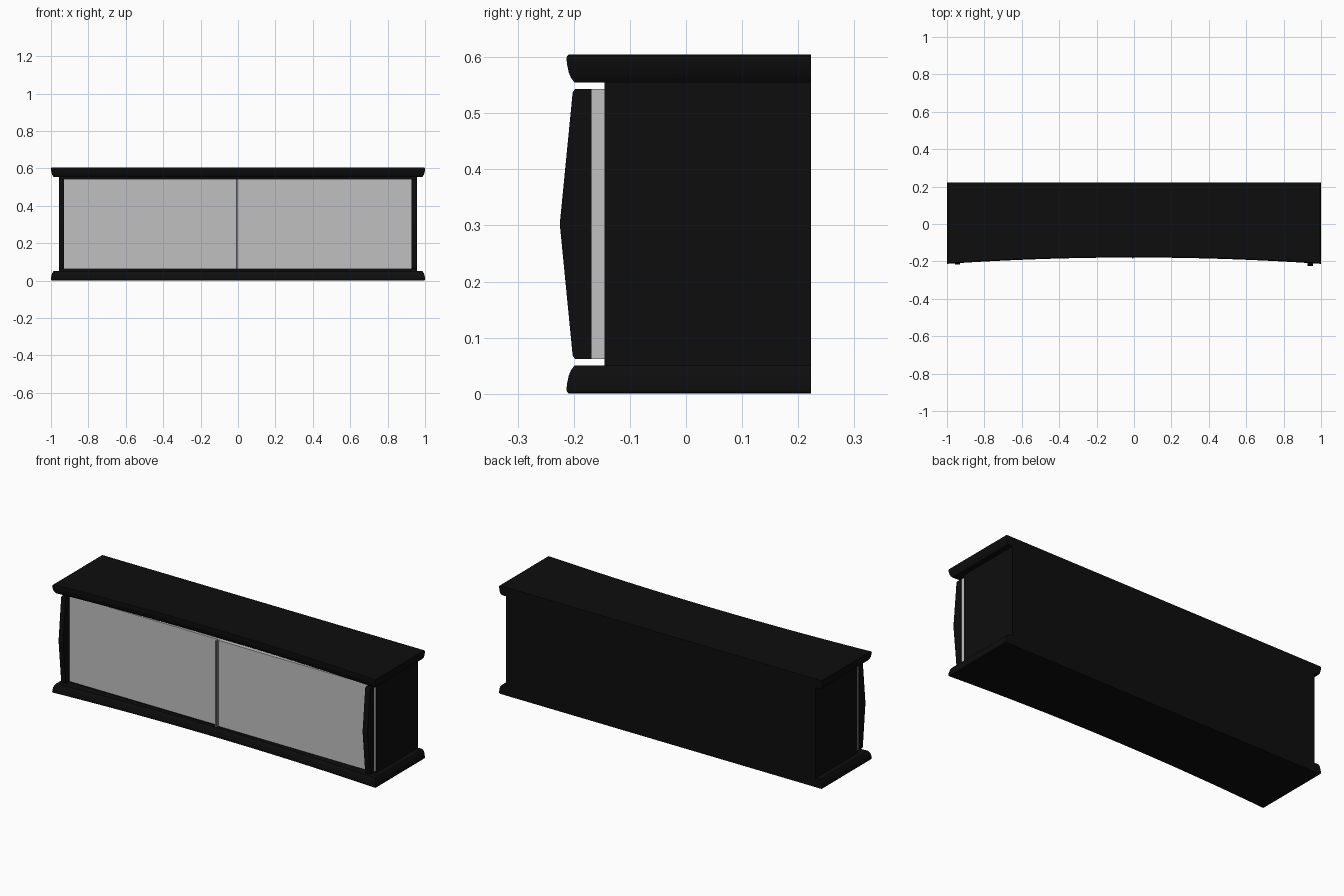
import bpy, bmesh

if "Cube" in bpy.data.objects:
    bpy.data.objects.remove(bpy.data.objects["Cube"])

HEIGHT, BACK, MID = 0.605, 0.223, 0.3025


def material(name, value):
    m = bpy.data.materials.new(name)
    m.use_nodes = True
    col = (value, value, value, 1)
    m.diffuse_color = col
    m.node_tree.nodes["Principled BSDF"].inputs["Base Color"].default_value = col
    return m


black = material("black lacquer", 0.004)
light = material("light grey panel", 0.53)
grey = material("mid grey trim", 0.2)


def finish(name, bm, mat, smooth=False):
    bmesh.ops.recalc_face_normals(bm, faces=bm.faces)
    me = bpy.data.meshes.new(name)
    bm.to_mesh(me)
    bm.free()
    me.materials.append(mat)
    ob = bpy.data.objects.new(name, me)
    bpy.context.collection.objects.link(ob)
    if smooth:
        bpy.ops.object.select_all(action='DESELECT')
        ob.select_set(True)
        bpy.context.view_layer.objects.active = ob
        bpy.ops.object.shade_smooth_by_angle(angle=0.6)
    return ob


def loft(name, rings, mat, smooth=False):
    """Solid skinned through matching closed rings."""
    bm = bmesh.new()
    loops = [[bm.verts.new(p) for p in ring] for ring in rings]
    for a, b in zip(loops, loops[1:]):
        for i in range(len(a)):
            j = (i + 1) % len(a)
            bm.faces.new((a[i], a[j], b[j], b[i]))
    bm.faces.new(loops[0])
    bm.faces.new(loops[-1])
    return finish(name, bm, mat, smooth)


def box(name, x0, x1, y0, y1, z0, z1, mat):
    ring = [(x0, y0), (x1, y0), (x1, y1), (x0, y1)]
    return loft(name, [[(x, y, z) for x, y in ring] for z in (z0, z1)], mat)


def slab_ring(inset, z, steps=32):
    """Footprint with a shallow concave front and a straight back."""
    side = 1 - inset
    ring = []
    for i in range(steps + 1):
        t = -1 + 2 * i / steps
        ring.append((t * side, -0.179 - 0.034 * t * t + inset, z))
    return ring + [(side, BACK, z), (-side, BACK, z)]


# Top and bottom slabs with a rounded edge that tucks in toward the cabinet
edge = [(0.005, 0), (0.001, 0.003), (0, 0.008), (0.001, 0.018),
        (0.004, 0.032), (0.008, 0.042), (0.014, 0.05)]
loft("bottom_slab", [slab_ring(i, z) for i, z in edge], black, True)
loft("top_slab", [slab_ring(i, HEIGHT - z) for i, z in edge], black, True)

# Cabinet body
box("cabinet_body", -0.958, 0.958, -0.145, BACK, 0.05, 0.555, black)

# Two sliding doors, the left one a little further forward
LOW, HIGH = 0.062, 0.543
box("left_door", -0.008, 0.956, -0.168, -0.153, LOW, HIGH, light)
box("right_door", -0.956, 0.008, -0.16, -0.145, LOW, HIGH, light)
box("left_door_backing", 0.008, 0.956, -0.153, -0.145, LOW, HIGH, light)
box("centre_trim", -0.012, -0.003, -0.185, -0.15, LOW, HIGH, grey)


# Door pulls with a peaked front
def pull(name, x0, x1, shift):
    half = (HIGH - LOW) / 2
    outline = [(-0.168, -half), (-0.198, -half), (-0.202, 0.006 - half),
               (-0.223, -0.02), (-0.225, 0), (-0.223, 0.02),
               (-0.202, half - 0.006), (-0.198, half), (-0.168, half)]
    loft(name, [[(x, y + shift, MID + z) for y, z in outline]
                for x in (x0, x1)], black)


pull("left_pull", 0.928, 0.958, 0)
pull("right_pull", -0.958, -0.93, 0.008)
